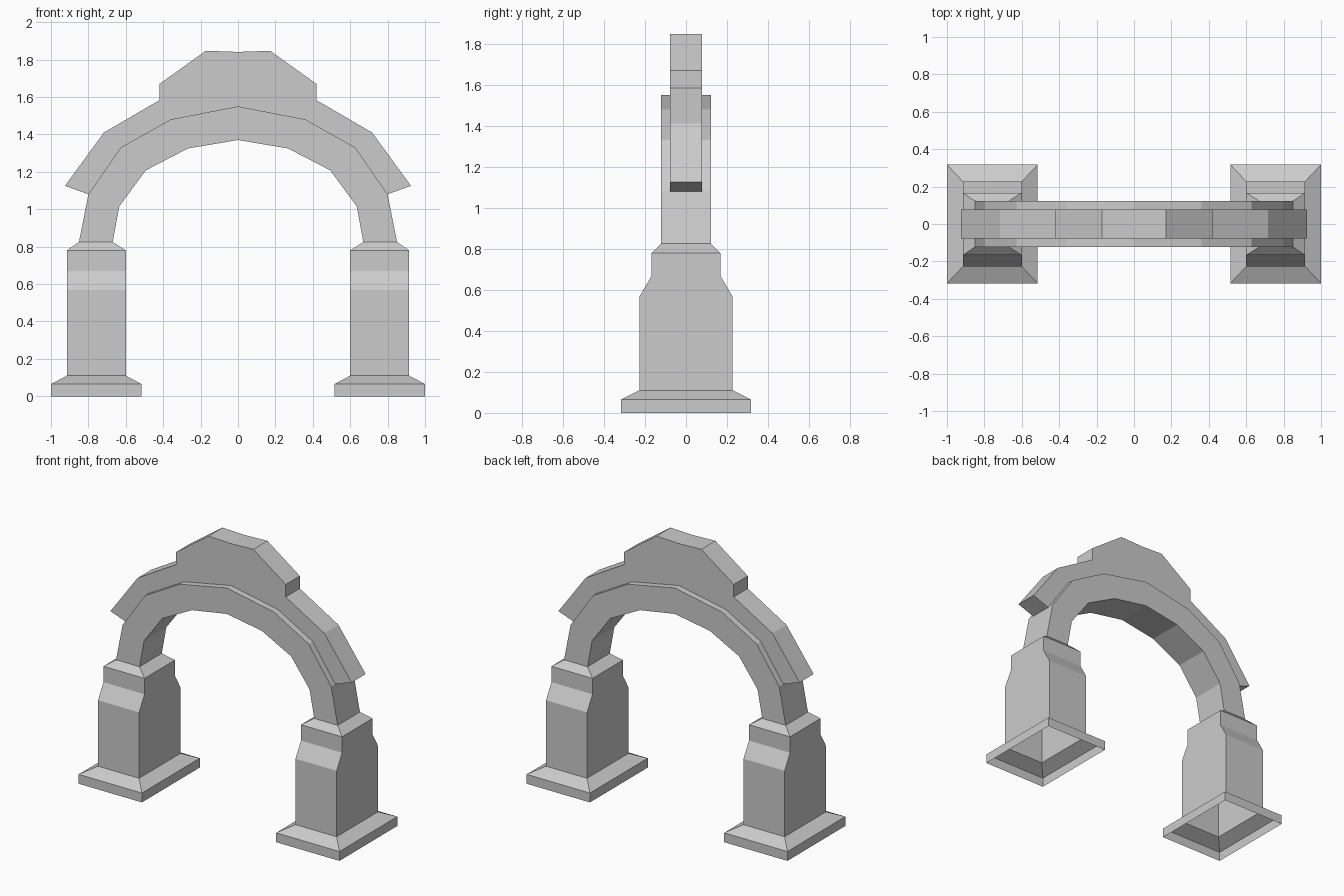
import bpy
import bmesh

cube = bpy.data.objects.get("Cube")
if cube:
    bpy.data.objects.remove(cube, do_unlink=True)

stone = bpy.data.materials.new("grey_stone")
stone.use_nodes = True
GREY = (0.6, 0.6, 0.6, 1)
stone.diffuse_color = GREY
stone.node_tree.nodes["Principled BSDF"].inputs["Base Color"].default_value = GREY


def finish(name, bm):
    bmesh.ops.recalc_face_normals(bm, faces=bm.faces)
    mesh = bpy.data.meshes.new(name)
    bm.to_mesh(mesh)
    bm.free()
    mesh.materials.append(stone)
    obj = bpy.data.objects.new(name, mesh)
    bpy.context.collection.objects.link(obj)
    return obj


def mirrored(half):
    """Complete a right-to-centre path with its mirror image."""
    return half + [(-x, z) for x, z in reversed(half[:-1])]


def band(name, outer, inner, half_depth):
    """Extrude the outline between two symmetric paths along y."""
    outline = mirrored(outer) + mirrored(inner)[::-1]
    bm = bmesh.new()
    face = bm.faces.new([bm.verts.new((x, -half_depth, z)) for x, z in outline])
    moved = bmesh.ops.extrude_face_region(bm, geom=[face], use_keep_orig=True)["geom"]
    verts = [v for v in moved if isinstance(v, bmesh.types.BMVert)]
    bmesh.ops.translate(bm, verts=verts, vec=(0, 2 * half_depth, 0))
    return finish(name, bm)


def pillar(name, side):
    """Stack rectangular sections into a hollow pillar, open underneath."""
    # z, inner x, outer x, half depth
    sections = [
        (0, 0.515, 1, 0.317), (0.065, 0.515, 1, 0.317),
        (0.11, 0.6, 0.915, 0.227), (0.567, 0.6, 0.915, 0.227),
        (0.67, 0.6, 0.915, 0.167), (0.78, 0.6, 0.915, 0.167),
        (0.825, 0.67, 0.85, 0.122),
    ]
    bm = bmesh.new()
    rings = []
    for z, a, b, d in sections:
        corners = [(a, -d), (b, -d), (b, d), (a, d)]
        rings.append([bm.verts.new((side * x, y, z)) for x, y in corners])
    for low, high in zip(rings, rings[1:]):
        for i in range(4):
            j = (i + 1) % 4
            bm.faces.new((low[i], low[j], high[j], high[i]))
    bm.faces.new(rings[-1])
    return finish(name, bm)


# Supporting pillars
pillar("left_pillar", 1)
pillar("right_pillar", -1)

# Main arch ring
arch_top = [(0.85, 0.825), (0.8, 1.08), (0.627, 1.33), (0.36, 1.48), (0, 1.55)]
arch_under = [(0.67, 0.825), (0.635, 1.015), (0.493, 1.208), (0.267, 1.325), (0, 1.37)]
band("arch_ring", arch_top, arch_under, 0.122)

# Thinner stepped crown resting on the ring
crown_top = [(0.925, 1.125), (0.717, 1.41), (0.42, 1.583), (0.42, 1.67),
             (0.172, 1.847), (0, 1.841)]
band("arch_crown", crown_top, arch_top[1:], 0.077)
